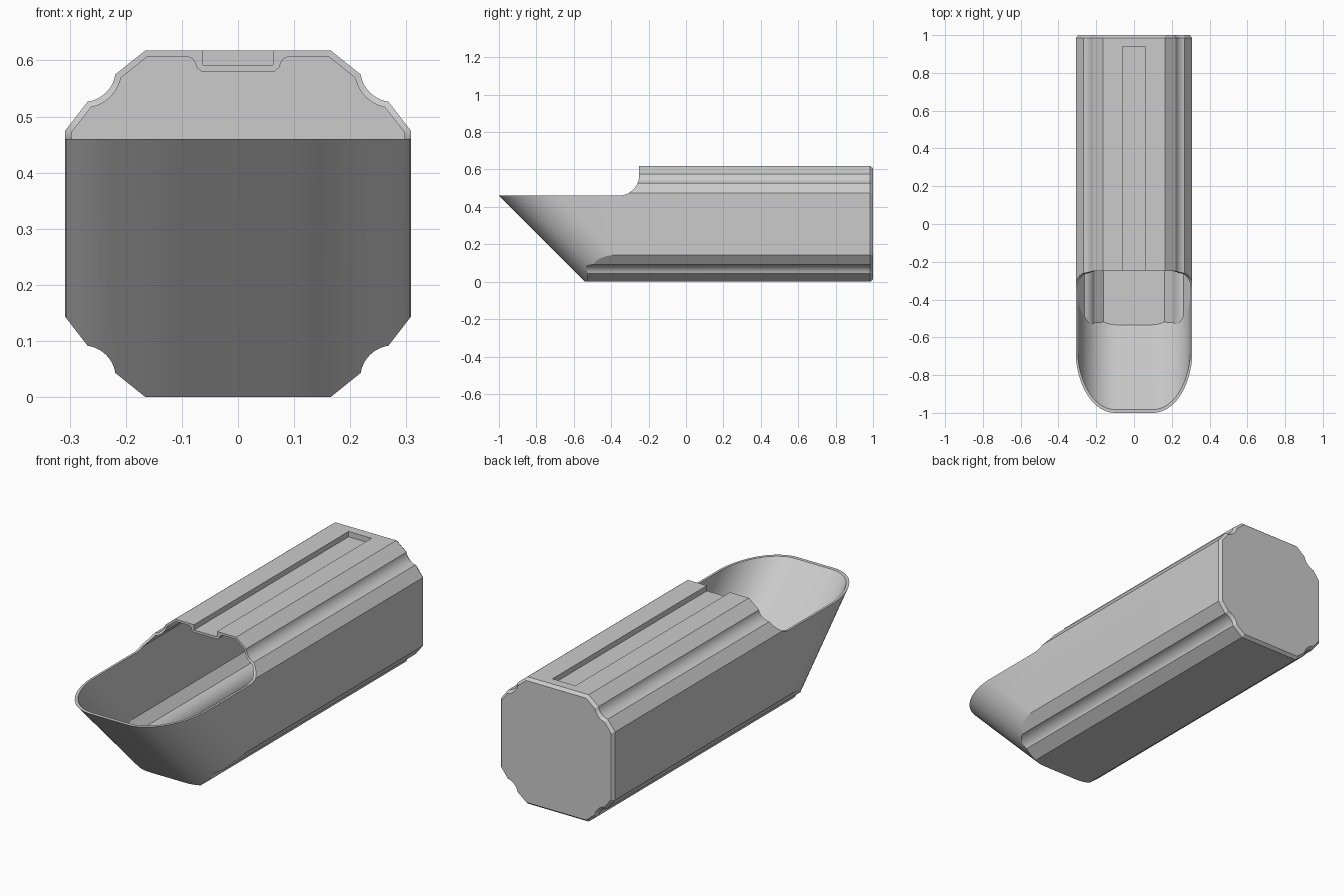
import bpy, bmesh, math
from mathutils import Vector

default = bpy.data.objects.get("Cube")
if default:
    bpy.data.objects.remove(default)

HEIGHT = 0.618
RIM = 0.46


def arc(cx, cz, rx, rz, start, end, steps):
    angles = [math.radians(start + (end - start) * i / steps) for i in range(steps + 1)]
    return [(cx + rx * math.cos(a), cz + rz * math.sin(a)) for a in angles]


def mirror(right):
    """Close a right-hand half outline with its mirror image."""
    return right + [(-x, z) for x, z in reversed(right)]


def inset(outline, distance):
    """Mitred inward offset of a counter-clockwise outline."""
    pts = [Vector(p) for p in outline]
    result = []
    for i, p in enumerate(pts):
        a = (p - pts[i - 1]).normalized()
        b = (pts[(i + 1) % len(pts)] - p).normalized()
        n, m = Vector((-a.y, a.x)), Vector((-b.y, b.x))
        result.append(tuple(p + (n + m) * distance / (1 + n.dot(m))))
    return result


def loft(name, rings):
    """Closed solid through matching rings of points."""
    bm = bmesh.new()
    loops = [[bm.verts.new(p) for p in ring] for ring in rings]
    for low, high in zip(loops, loops[1:]):
        for i in range(len(low)):
            bm.faces.new((low[i - 1], low[i], high[i], high[i - 1]))
    bm.faces.new(loops[0])
    bm.faces.new(loops[-1])
    bmesh.ops.recalc_face_normals(bm, faces=bm.faces)
    mesh = bpy.data.meshes.new(name)
    bm.to_mesh(mesh)
    bm.free()
    obj = bpy.data.objects.new(name, mesh)
    bpy.context.collection.objects.link(obj)
    return obj


def section_at(outline, y):
    return [(x, y, z) for x, z in outline]


def slanted_prism(name, outline):
    """Plan outline drawn at rim height, swept along the 45 degree nose."""
    return loft(name, [[(x, y + RIM - z, z) for x, y in outline] for z in (-0.2, 0.9)])


def combine(target, tool, operation):
    bpy.ops.object.select_all(action='DESELECT')
    bpy.context.view_layer.objects.active = target
    target.select_set(True)
    tool.hide_render = True
    mod = target.modifiers.new(operation.lower(), 'BOOLEAN')
    mod.operation = operation
    mod.solver = 'EXACT'
    mod.object = tool
    bpy.ops.object.modifier_apply(modifier=mod.name)
    bpy.data.objects.remove(tool)


# Eight-sided section with a scooped channel along each slanted corner
corner = ([(0.308, 0.475)] + arc(0.276, 0.584, 0.058, 0.058, 262, 189, 10)
          + [(0.165, HEIGHT)])
half = [(x, HEIGHT - z) for x, z in reversed(corner)] + corner
section = mirror(half)

# Cavity section, with a hanging rib under the top groove
rib = [(0.09, 0.607), (0.081, 0.603), (0.076, 0.596), (0.074, 0.588), (0.065, 0.58)]
cavity_section = mirror(inset(section, 0.011)[:len(half)] + rib)

# Rounded nose plan
plan = ([(0.309, 3), (-0.309, 3)]
        + arc(-0.1, -0.67, 0.209, 0.33, 180, 270, 20)
        + arc(0.1, -0.67, 0.209, 0.33, 270, 360, 20))
cavity_plan = [(x, y + 0.007) for x, y in inset(plan, 0.0105)]

# Outer body with chamfered back end
body = loft("scoop_body", [section_at(section, -1.3), section_at(section, 0.985),
                           section_at(inset(section, 0.012), 1.0)])
combine(body, slanted_prism("nose_cutter", plan), 'INTERSECT')

# Hollow inside
cavity = loft("cavity_cutter", [section_at(cavity_section, y) for y in (-1.4, 0.98)])
combine(cavity, slanted_prism("cavity_nose_cutter", cavity_plan), 'INTERSECT')
combine(body, cavity, 'DIFFERENCE')

# Open front mouth with a rounded step up to the roof
mouth = [(-1.6, RIM)] + arc(-0.36, RIM + 0.11, 0.11, 0.11, 270, 360, 14) + [(-0.25, 0.9), (-1.6, 0.9)]
combine(body, loft("mouth_cutter", [[(x, y, z) for y, z in mouth] for x in (-0.5, 0.5)]),
        'DIFFERENCE')

# Long sliding groove in the roof
groove = [(-0.062, 0.592), (0.062, 0.592), (0.062, 0.7), (-0.062, 0.7)]
combine(body, loft("groove_cutter", [section_at(groove, y) for y in (-0.6, 0.94)]),
        'DIFFERENCE')

# Plain grey finish
grey = bpy.data.materials.new("plain_grey")
grey.use_nodes = True
colour = (0.6, 0.6, 0.6, 1)
grey.diffuse_color = colour
grey.node_tree.nodes["Principled BSDF"].inputs["Base Color"].default_value = colour
body.data.materials.clear()
body.data.materials.append(grey)

bpy.ops.object.select_all(action='DESELECT')
body.select_set(True)
bpy.context.view_layer.objects.active = body
bpy.ops.object.shade_smooth_by_angle(angle=math.radians(25))
